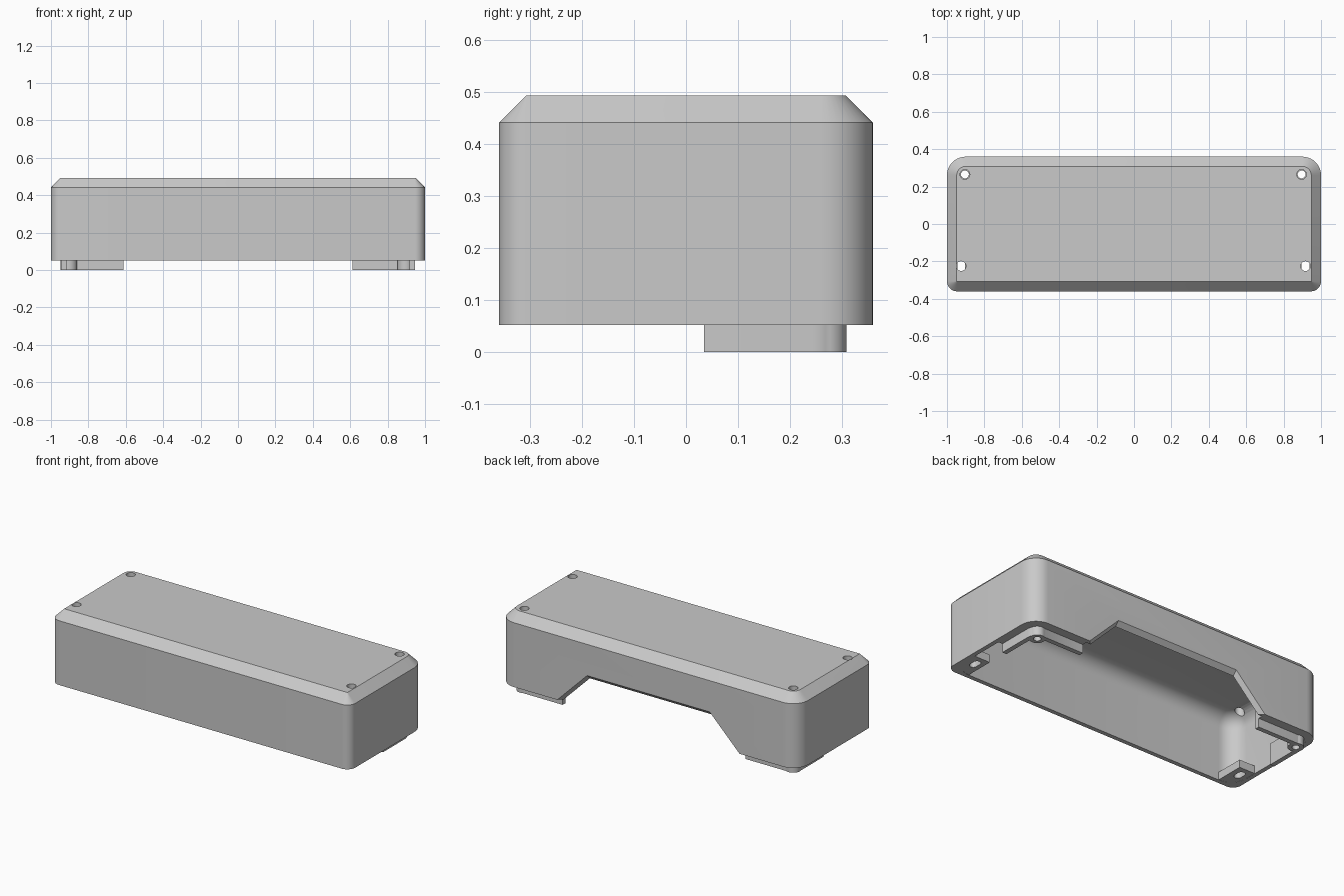
import bpy, bmesh
from math import sin, cos, pi, radians

cube = bpy.data.objects.get("Cube")
if cube:
    bpy.data.objects.remove(cube, do_unlink=True)

grey = bpy.data.materials.new("light grey plastic")
grey.use_nodes = True
colour = (0.588, 0.588, 0.588, 1)
grey.diffuse_color = colour
grey.node_tree.nodes["Principled BSDF"].inputs["Base Color"].default_value = colour

BASE, SHOULDER, TOP = 0.052, 0.441, 0.493
HALF_X, HALF_Y, CHAMFER, WALL = 1.0, 0.36, 0.052, 0.026
FRONT_R, BACK_R = 0.054, 0.1
HOLES = [(-0.904, 0.265), (0.896, 0.265), (-0.924, -0.225), (0.917, -0.225)]


def outline(z, inset, front_r, back_r, steps=10):
    """Rounded rectangle, counter-clockwise, shrunk by inset."""
    hx, hy = HALF_X - inset, HALF_Y - inset
    pts = []
    for sx, sy, start in ((1, 1, 0), (-1, 1, 1), (-1, -1, 2), (1, -1, 3)):
        r = max((back_r if sy > 0 else front_r) - inset, 0.002)
        for i in range(steps + 1):
            a = (start + i / steps) * pi / 2
            pts.append((sx * (hx - r) + r * cos(a), sy * (hy - r) + r * sin(a), z))
    return pts


def loft(name, loops):
    """Closed solid through a stack of equal loops."""
    bm = bmesh.new()
    rings = [[bm.verts.new(p) for p in loop] for loop in loops]
    for low, high in zip(rings, rings[1:]):
        for i in range(len(low)):
            j = (i + 1) % len(low)
            bm.faces.new((low[i], low[j], high[j], high[i]))
    bm.faces.new(rings[0][::-1])
    bm.faces.new(rings[-1])
    bmesh.ops.recalc_face_normals(bm, faces=bm.faces)
    mesh = bpy.data.meshes.new(name)
    bm.to_mesh(mesh)
    bm.free()
    mesh.materials.append(grey)
    obj = bpy.data.objects.new(name, mesh)
    bpy.context.collection.objects.link(obj)
    return obj


def prism(name, pts, z0, z1):
    return loft(name, [[(x, y, z) for x, y in pts] for z in (z0, z1)])


def slot(name, x, y, r, z0, z1, stretch=0.0, n=32):
    """Round pin, or a slot when stretched along y."""
    angles = [2 * pi * (i + 0.5) / n for i in range(n)]
    ring = [(x + r * cos(a), y + r * sin(a) + (stretch if sin(a) > 0 else -stretch))
            for a in angles]
    return prism(name, ring, z0, z1)


def combine(target, tool, operation):
    """Apply a boolean and discard the tool."""
    tool.hide_render = True
    mod = target.modifiers.new(operation, "BOOLEAN")
    mod.operation, mod.object, mod.solver = operation, tool, "EXACT"
    bpy.context.view_layer.update()
    graph = bpy.context.evaluated_depsgraph_get()
    mesh = bpy.data.meshes.new_from_object(target.evaluated_get(graph))
    target.modifiers.clear()
    target.data = mesh
    bpy.data.objects.remove(tool, do_unlink=True)


# Outer shell with a chamfered top
shell = loft("shell", [outline(z, inset, FRONT_R, BACK_R)
                       for z, inset in ((BASE, 0), (SHOULDER, 0), (TOP, CHAMFER))])

# Hollow inside with a rounded ceiling edge
fillet, ceiling = 0.085, 0.455
stack = [(0, WALL)] + [(ceiling - fillet + fillet * sin(a), WALL + fillet * (1 - cos(a)))
                       for a in (radians(11.25 * k) for k in range(9))]
combine(shell, loft("cavity", [outline(z, i, 0.13, 0.13) for z, i in stack]), "DIFFERENCE")

# Sloped opening in the back wall, its edge bevelled inward
profile = [(-0.762, -0.1), (0.762, -0.1), (0.41, 0.252), (-0.41, 0.252)]
opening = loft("opening", [[(x, y, z + y - HALF_Y) for x, z in profile]
                           for y in (0.3, 0.4)])
combine(shell, opening, "DIFFERENCE")

# Screw holes in the top
for x, y in HOLES:
    combine(shell, slot("screw_hole", x, y, 0.026, 0.3, 0.6), "DIFFERENCE")

parts = [shell]
LIP_TOP = 0.13
for (hx, hy), side in zip(HOLES, ("right", "left") * 2):
    s = -1 if side == "right" else 1
    if hy > 0:
        def corner_strip(outer, outer_r, inner, inner_r):
            """L-shaped strip round a back corner, between two insets of the lip."""
            def edge(inset, r):
                ex, ey = 0.946 - inset, 0.305 - inset
                arc = [(s * (ex - r + r * cos(a)), ey - r + r * sin(a))
                       for a in (k * pi / 16 for k in range(9))]
                return [(s * ex, 0.035)] + arc + [(s * 0.612, ey)]
            return edge(outer, outer_r) + edge(inner, inner_r)[::-1]

        # Locating lip, the shelf joining it to the wall, and the screw boss
        part = prism("back_lip_" + side, corner_strip(0, 0.06, 0.028, 0.032), 0, LIP_TOP)
        shelf = prism("shelf", corner_strip(-0.042, 0.09, 0.014, 0.046), BASE + 0.001, LIP_TOP)
        combine(part, shelf, "UNION")
        combine(part, slot("boss", hx, hy, 0.044, 0, LIP_TOP), "UNION")
        combine(part, slot("screw_hole", hx, hy, 0.021, -0.1, 0.3), "DIFFERENCE")
    else:
        # Slotted screw plate inside each front corner
        plate = [(s * x, y) for x, y in
                 ((0.87, -0.34), (0.98, -0.34), (0.98, -0.16), (0.87, -0.16))]
        part = prism("front_screw_plate_" + side, plate, BASE + 0.001, 0.1)
        combine(part, slot("screw_slot", hx, hy, 0.021, -0.1, 0.3, 0.015), "DIFFERENCE")
    parts.append(part)

# Smooth curves, crisp edges
for part in parts:
    bpy.ops.object.select_all(action="DESELECT")
    part.select_set(True)
    bpy.context.view_layer.objects.active = part
    bpy.ops.object.shade_smooth_by_angle(angle=radians(30))
